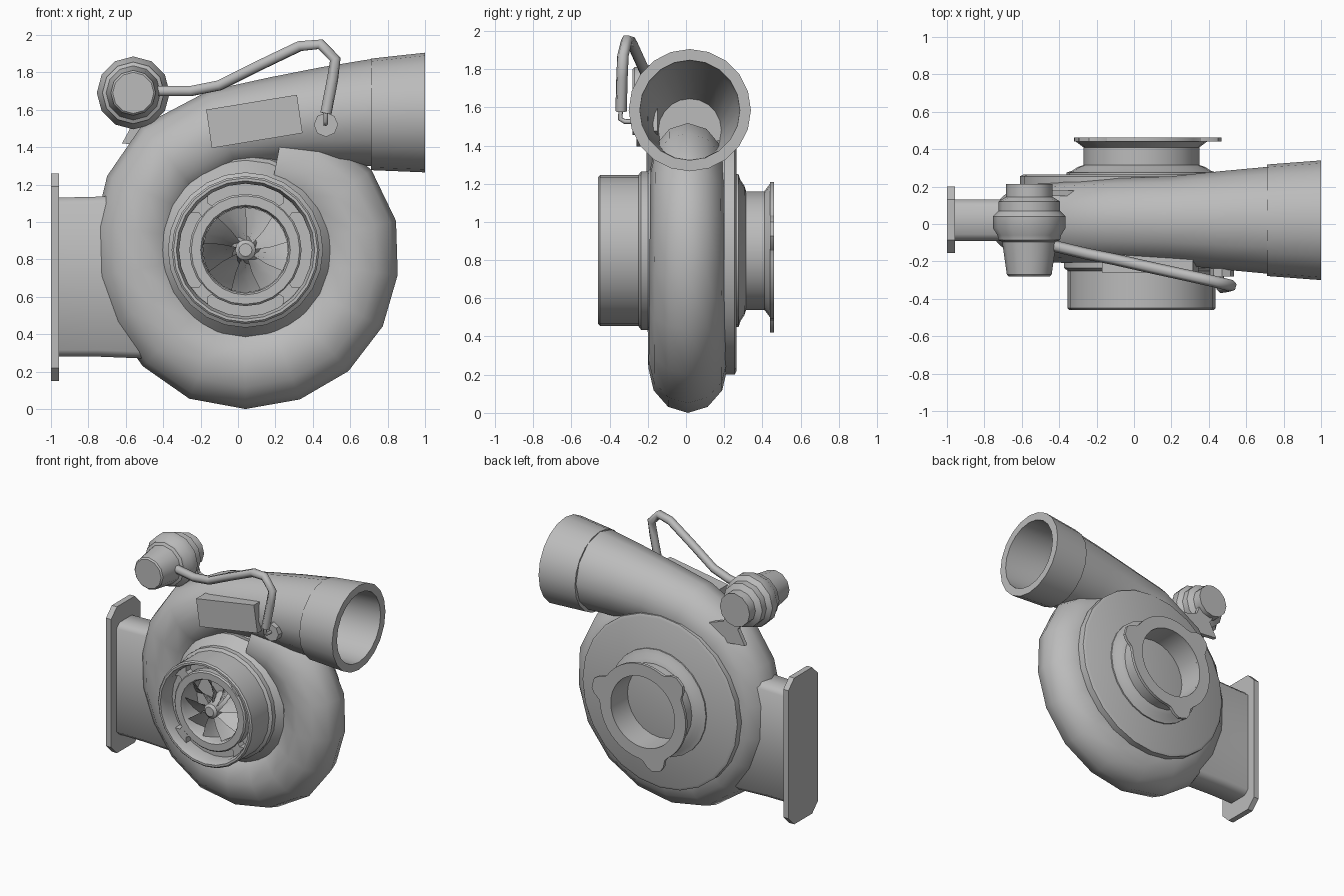
import bpy, bmesh
from math import sin, cos, pi, radians
from mathutils import Vector, Matrix

if "Cube" in bpy.data.objects:
    bpy.data.objects.remove(bpy.data.objects["Cube"])

metal = bpy.data.materials.new("cast_grey")
metal.use_nodes = True
metal.diffuse_color = (0.5, 0.5, 0.5, 1)
metal.node_tree.nodes["Principled BSDF"].inputs["Base Color"].default_value = (0.5, 0.5, 0.5, 1)

CX, CZ = 0.04, 0.85  # shaft centre


def finish(name, bm, smooth=35):
    bmesh.ops.recalc_face_normals(bm, faces=bm.faces)
    mesh = bpy.data.meshes.new(name)
    bm.to_mesh(mesh)
    bm.free()
    mesh.materials.append(metal)
    obj = bpy.data.objects.new(name, mesh)
    bpy.context.collection.objects.link(obj)
    if smooth:
        bpy.ops.object.select_all(action='DESELECT')
        obj.select_set(True)
        bpy.context.view_layer.objects.active = obj
        bpy.ops.object.shade_smooth_by_angle(angle=radians(smooth))
    return obj


def loft(name, rings, caps=(True, True), loop=False, smooth=35):
    """Skin a list of equal-length point rings."""
    bm = bmesh.new()
    vs = [[bm.verts.new(p) for p in ring] for ring in rings]
    n = len(vs[0])
    pairs = list(zip(vs, vs[1:])) + ([(vs[-1], vs[0])] if loop else [])
    for a, b in pairs:
        for i in range(n):
            j = (i + 1) % n
            bm.faces.new((a[i], a[j], b[j], b[i]))
    if caps[0] and not loop:
        bm.faces.new(vs[0])
    if caps[1] and not loop:
        bm.faces.new(vs[-1])
    return finish(name, bm, smooth)


def lathe(name, profile, sides=24, centre=(CX, CZ), **kw):
    """Revolve (radius, y) points about an axis along y."""
    rings = [[(centre[0] + r * sin(2 * pi * i / sides), y, centre[1] + r * cos(2 * pi * i / sides))
              for i in range(sides)] for r, y in profile]
    return loft(name, rings, **kw)


def prism(name, outline, y0, y1, smooth=0):
    """Extrude an (x, z) outline along y."""
    return loft(name, [[(x, y, z) for x, z in outline] for y in (y0, y1)], smooth=smooth)


def polar(radius, angle):
    return Vector((CX + radius * cos(radians(angle)), 0.01, CZ + radius * sin(radians(angle))))


# Volute: a spiral of round sections that runs out into the outlet pipe
outer = [.70, .76, .80, .82, .825, .84, .85, .85, .85, .85, .83, .81, .81, .815, .84, .865]
path, radii = [], []
for k, R in enumerate(outer):
    rad = 0.235
    path.append(polar(R - rad, 70 - 20 * k))
    radii.append((rad, 0.195 + 0.0015 * k))
for x, z, r in ((-.08, 1.49, .225), (.2, 1.54, .235), (.46, 1.565, .262), (.74, 1.585, .288)):
    path.append(Vector((x, 0.02, z)))
    radii.append((r, r))
rings = []
for k, p in enumerate(path):
    t = path[min(k + 1, len(path) - 1)] - path[max(k - 1, 0)]
    t.y = 0
    side = Vector((-t.z, 0, t.x)).normalized()
    ra, ry = radii[k]
    rings.append([p + side * ra * cos(pi * i / 6) + Vector((0, ry * sin(pi * i / 6), 0)) for i in range(12)])
loft("volute", rings, caps=(True, False), smooth=60)

# Outlet collar with its tapering bore
stations = [(.71, 1.575, .27), (.71, 1.575, .298), (1, 1.585, .32), (1, 1.585, .262),
            (.71, 1.575, .25), (.15, 1.48, .165)]
loft("outlet_collar", [[(x, 0.02 + r * sin(pi * i / 10), z + r * cos(pi * i / 10)) for i in range(20)]
                       for x, z, r in stations], caps=(False, True))

# Core and back plate closing the middle of the volute
lathe("core", [(.5, -.12), (.6, .2)])
lathe("back_plate", [(.65, .2), (.65, .255), (.63, .265)])

# Compressor inlet: flared foot, tube, recessed floor and inner ring
lathe("inlet_housing", [(.48, -.12), (.44, -.17), (.415, -.2), (.415, -.235), (.395, -.25), (.395, -.45),
                        (.385, -.46), (.37, -.46), (.355, -.42), (.355, -.34), (.3, -.34),
                        (.3, -.39), (.29, -.4), (.24, -.4), (.23, -.38), (.23, -.22)],
      caps=(False, True))


# Four bosses bridging the inner ring and the tube
for k in range(4):
    m = radians(45 + 90 * k)
    pts = []
    for r, a in ((.28, -.16), (.32, -.11), (.36, -.2), (.36, .2), (.32, .11), (.28, .16)):
        pts.append((CX + r * cos(m + a), CZ + r * sin(m + a)))
    prism("inlet_boss_%d" % (k + 1), pts, -.395, -.33)

# Compressor wheel: nut, hub and swept blades
lathe("wheel_hub", [(.035, -.4), (.055, -.385), (.055, -.34), (.09, -.22)], sides=12)
bm = bmesh.new()
BLADES = 9
for k in range(BLADES):
    grid = []
    for s in range(4):
        row = []
        for r in (.04, .135, .228):
            a = 2 * pi * (k + 1.05 * s / 3) / BLADES + 0.8 * r
            row.append(bm.verts.new((CX + r * cos(a), -.37 + .045 * s, CZ + r * sin(a))))
        grid.append(row)
    for a, b in zip(grid, grid[1:]):
        for i in range(2):
            bm.faces.new((a[i], a[i + 1], b[i + 1], b[i]))
finish("wheel_blades", bm, 40)

# Exhaust outlet: stepped neck and flared lip around a deep bore
lathe("exhaust_neck", [(.4, .25), (.4, .275), (.37, .285), (.34, .305), (.31, .315), (.31, .41),
                       (.35, .44), (.27, .445), (.265, .2)], caps=(False, True))

# Exhaust flange with three lugs
rings = []
for r_in, y in ((True, .44), (False, .44), (False, .462), (True, .462)):
    ring = []
    for i in range(72):
        deg = 5 * i
        off = abs((deg - 15 + 60) % 120 - 60)
        lug = 0.075 * max(0, min(1, (16 - off) / 9))
        r = .268 if r_in else .36 + lug
        ring.append((CX + r * cos(radians(deg)), y, CZ + r * sin(radians(deg))))
    rings.append(ring)
loft("exhaust_flange", rings, loop=True, smooth=25)


# Side inlet: neck and chamfered mounting flange
def chamfered(x, y0, y1, z0, z1, c):
    return [(x, y0 + c, z0), (x, y1 - c, z0), (x, y1, z0 + c), (x, y1, z1 - c),
            (x, y1 - c, z1), (x, y0 + c, z1), (x, y0, z1 - c), (x, y0, z0 + c)]


loft("side_flange", [chamfered(x, -.155, .2, .15, 1.26, .07) for x in (-1, -.957)], smooth=0)
loft("side_neck", [chamfered(-.96, -.09, .13, .28, 1.13, .035),
                   chamfered(-.75, -.09, .13, .28, 1.135, .035),
                   chamfered(-.5, -.09, .13, .27, 1.15, .035)], smooth=50)

# Actuator canister and its bracket
lathe("actuator", [(.11, -.28), (.12, -.27), (.145, -.095), (.165, -.085), (.17, -.06), (.195, -.02),
                   (.195, .04), (.165, .07), (.165, .12), (.125, .145), (.125, .215)],
      sides=12, centre=(-.56, 1.69))
prism("actuator_bracket", [(-.62, 1.62), (-.56, 1.53), (-.62, 1.42), (-.4, 1.4), (-.32, 1.52),
                           (-.44, 1.56), (-.47, 1.65)], .15, .18)


# Hose from the canister to a fitting on the outlet pipe
def tube(name, points, radius):
    curve = bpy.data.curves.new(name, 'CURVE')
    curve.dimensions = '3D'
    curve.bevel_depth = radius
    curve.bevel_resolution = 1
    curve.use_fill_caps = True
    spline = curve.splines.new('POLY')
    spline.points.add(len(points) - 1)
    for p, co in zip(spline.points, points):
        p.co = (*co, 1)
    spline.use_smooth = True
    curve.materials.append(metal)
    obj = bpy.data.objects.new(name, curve)
    bpy.context.collection.objects.link(obj)


tube("hose", [(-.46, -.11, 1.7), (-.25, -.16, 1.7), (-.1, -.19, 1.73), (.1, -.235, 1.83), (.33, -.285, 1.94),
              (.44, -.31, 1.95), (.52, -.33, 1.87), (.505, -.335, 1.76), (.47, -.34, 1.58)], .031)
tube("hose_tail", [(.47, -.34, 1.6), (.468, -.345, 1.54), (.468, -.32, 1.525), (.468, -.25, 1.525)], .013)
lathe("hose_fitting", [(.065, -.2), (.065, -.28)], sides=8, centre=(.47, 1.52))

# Blank data plate on the outlet pipe
prism("data_plate", [(-.17, 1.6), (.315, 1.68), (.345, 1.475), (-.14, 1.395)], -.26, -.15)
